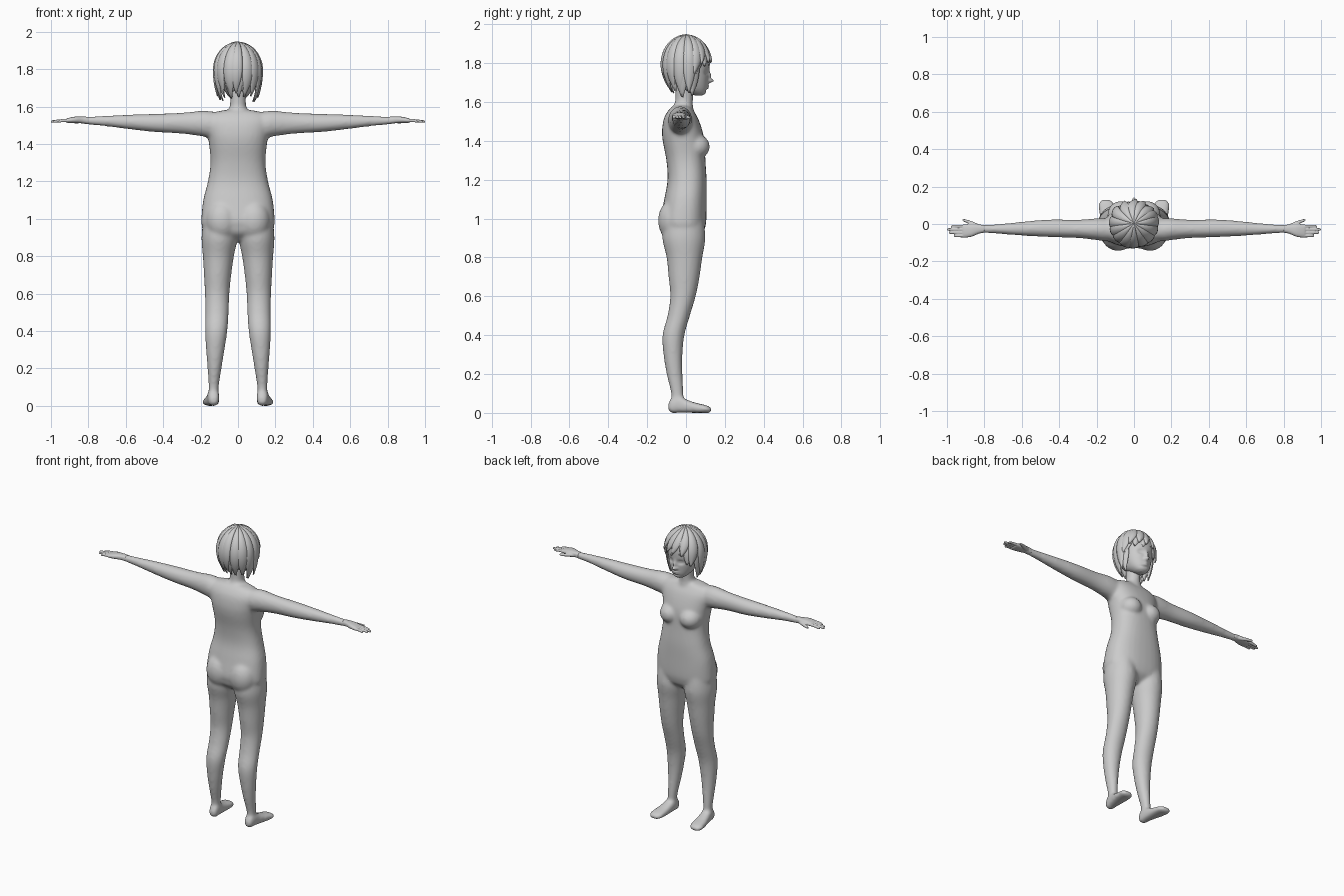
import bpy, bmesh, math, random
from mathutils import Vector

random.seed(4)
ORDER = {'x': (0, 1, 2), 'y': (1, 0, 2), 'z': (2, 0, 1)}


def spline(p, i, t):
    """Catmull-Rom between stations i and i+1."""
    a, b, c, d = p[max(i - 1, 0)], p[i], p[i + 1], p[min(i + 2, len(p) - 1)]
    return [0.5 * (2 * b[k] + (c[k] - a[k]) * t + (2 * a[k] - 5 * b[k] + 4 * c[k] - d[k]) * t * t
                   + (3 * b[k] - a[k] - 3 * c[k] + d[k]) * t ** 3) for k in range(len(b))]


def loft(bm, axis, stations, side=1, steps=5, seg=32, power=2.0):
    """Closed tube; station = (position, min1, max1, min2, max2)."""
    o = ORDER[axis]
    rows = [spline(stations, i, s / steps) for i in range(len(stations) - 1) for s in range(steps)]
    rows.append(stations[-1])
    rings = []
    for p, a0, a1, b0, b1 in rows:
        ring = []
        for k in range(seg):
            ang = 2 * math.pi * k / seg
            c, s = math.cos(ang), math.sin(ang)
            co = [0, 0, 0]
            co[o[0]] = p
            co[o[1]] = (a0 + a1) / 2 + (a1 - a0) / 2 * math.copysign(abs(c) ** (2 / power), c)
            co[o[2]] = (b0 + b1) / 2 + (b1 - b0) / 2 * math.copysign(abs(s) ** (2 / power), s)
            co[0] *= side
            ring.append(bm.verts.new(co))
        rings.append(ring)
    for r, q in zip(rings, rings[1:]):
        for k in range(seg):
            bm.faces.new((r[k], r[(k + 1) % seg], q[(k + 1) % seg], q[k]))
    bm.faces.new(rings[0])
    bm.faces.new(rings[-1])


def blob(bm, loc, size):
    """Ellipsoid."""
    new = bmesh.ops.create_uvsphere(bm, u_segments=24, v_segments=16, radius=1)['verts']
    for v in new:
        v.co = Vector([l + s * c for l, s, c in zip(loc, size, v.co)])


def finish(bm, name, voxel=0, smooth=0):
    bmesh.ops.recalc_face_normals(bm, faces=bm.faces[:])
    me = bpy.data.meshes.new(name)
    bm.to_mesh(me)
    bm.free()
    me.polygons.foreach_set('use_smooth', [True] * len(me.polygons))
    ob = bpy.data.objects.new(name, me)
    bpy.context.collection.objects.link(ob)
    if voxel:
        m = ob.modifiers.new('blend', 'REMESH')
        m.mode, m.voxel_size, m.use_smooth_shade = 'VOXEL', voxel, True
        m = ob.modifiers.new('soften', 'SMOOTH')
        m.factor, m.iterations = 0.5, smooth
    return ob


# Body: torso, neck, bust, buttocks, arms, legs and feet blended together
bm = bmesh.new()
torso = [(.88, .08, -.06, .04), (.92, .165, -.11, .085), (.96, .193, -.125, .10), (1.0, .196, -.13, .105),
         (1.1, .186, -.112, .106), (1.2, .161, -.095, .106), (1.3, .147, -.101, .10), (1.4, .155, -.12, .095),
         (1.46, .165, -.123, .082), (1.52, .175, -.112, .06), (1.56, .15, -.088, .035), (1.58, .08, -.065, .02)]
loft(bm, 'z', [(z, -w, w, b, f) for z, w, b, f in torso], power=2.4)
loft(bm, 'z', [(1.53, -.08, .08, -.09, .045), (1.58, -.055, .055, -.066, .036), (1.61, -.043, .043, -.055, .036),
               (1.70, -.045, .045, -.055, .04)])
leg = [(1.0, .02, .185, -.11, .09), (.9, .004, .195, -.122, .1), (.8, .022, .188, -.1, .084),
       (.7, .036, .182, -.09, .07), (.6, .046, .177, -.081, .05), (.5, .05, .175, -.095, .02),
       (.4, .057, .176, -.121, -.008), (.3, .072, .171, -.116, -.018), (.2, .088, .163, -.1, -.018),
       (.1, .103, .157, -.077, -.013), (.04, .103, .157, -.078, -.013)]
foot = [(-.092, .115, .145, .015, .045), (-.075, .102, .158, 0, .075), (-.04, .1, .164, 0, .09),
        (0, .1, .172, 0, .07), (.05, .1, .184, 0, .052), (.09, .102, .19, 0, .043),
        (.118, .112, .186, 0, .034), (.133, .135, .168, .008, .022)]
arm = [(.06, -.085, .025, 1.45, 1.565), (.15, -.092, .03, 1.435, 1.575), (.2, -.086, .03, 1.442, 1.577),
       (.3, -.075, .023, 1.455, 1.567), (.45, -.07, .024, 1.464, 1.561), (.6, -.062, .012, 1.481, 1.556),
       (.72, -.053, 0, 1.496, 1.55), (.81, -.047, -.004, 1.504, 1.546), (.84, -.047, -.004, 1.507, 1.546)]
for s in (-1, 1):
    loft(bm, 'z', leg, s)
    loft(bm, 'y', foot, s, power=2.6)
    loft(bm, 'x', arm, s)
    blob(bm, (.072 * s, .05, 1.37), (.07, .073, .065))
    blob(bm, (.085 * s, -.062, .99), (.088, .082, .11))
finish(bm, 'body', .009, 10)

# Hands: palm, four fingers and a thumb
fingers = [(-.012, .978), (-.029, 1.0), (-.046, .99), (-.063, .965)]
for s, label in ((-1, 'left'), (1, 'right')):
    bm = bmesh.new()
    loft(bm, 'x', [(.80, -.046, -.005, 1.506, 1.545), (.83, -.052, -.003, 1.51, 1.546),
                   (.87, -.068, -.001, 1.512, 1.546), (.91, -.073, -.003, 1.513, 1.538),
                   (.918, -.068, -.007, 1.517, 1.532)], s, power=2.5)
    for y, tip in fingers:
        loft(bm, 'x', [(.89, y - .009, y + .009, 1.517, 1.536), (.94, y - .008, y + .008, 1.516, 1.533),
                       (tip - .008, y - .007, y + .007, 1.513, 1.527),
                       (tip, y - .003, y + .003, 1.516, 1.522)], s, seg=16)
    loft(bm, 'x', [(.82, -.03, -.006, 1.512, 1.536), (.86, -.016, .012, 1.51, 1.534),
                   (.89, .004, .022, 1.511, 1.528), (.91, .012, .027, 1.512, 1.525),
                   (.917, .018, .024, 1.516, 1.522)], s, seg=16)
    finish(bm, label + '_hand', .0035, 2)

# Head: lofted skull with sculpted face
bm = bmesh.new()
skull = [(1.634, .02, .045, .085), (1.645, .04, .015, .1), (1.67, .063, -.035, .109), (1.71, .082, -.075, .114),
         (1.76, .093, -.098, .118), (1.82, .1, -.107, .121), (1.87, .094, -.098, .111), (1.91, .07, -.07, .08),
         (1.93, .035, -.035, .04), (1.934, .012, -.01, .014)]
loft(bm, 'z', [(z, -w, w, b, f) for z, w, b, f in skull], steps=9, seg=96, power=2.15)
#        x, z, x radius, z radius, push
face = [(0, 1.708, .014, .010, .024), (0, 1.732, .010, .024, .014), (.036, 1.752, .018, .013, -.013),
        (-.036, 1.752, .018, .013, -.013), (.036, 1.752, .012, .006, .006), (-.036, 1.752, .012, .006, .006),
        (0, 1.682, .018, .005, .007), (0, 1.671, .016, .005, .006), (0, 1.659, .025, .005, -.004)]
for v in bm.verts:
    if v.co.y > .03:
        v.co.y += sum(a * math.exp(-((v.co.x - x) / rx) ** 2 - ((v.co.z - z) / rz) ** 2)
                      for x, z, rx, rz, a in face)
for s in (-1, 1):
    blob(bm, (.096 * s, .002, 1.75), (.012, .02, .034))
finish(bm, 'head')


# Hair: overlapping locks fanning out from the crown
def lock(bm, azimuth, half, end, scale, sweep):
    rows, cols, grid = 16, 8, []
    for i in range(rows + 1):
        t = i / rows
        limit = math.acos(max(-1, min(1, (end - 1.795) / .15))) if end > 1.795 else math.pi / 2
        drop = max(0, 1.795 - end)
        path = t * (limit * .135 + drop)
        th = min(path / .135, limit)
        z, r = 1.795 + .15 * math.cos(th), math.sin(th)
        low = max(0, path - limit * .135)
        z -= low
        back = max(0, -math.cos(azimuth))
        r *= 1 - (.2 + .26 * back) * (low / .15) ** 2
        w = half * (1 if t < .6 else max(.04, 1 - ((t - .6) / .4) ** 2))
        row = []
        for j in range(cols + 1):
            u = 2 * j / cols - 1
            a = azimuth + u * w + sweep * t * t
            k = r * scale * (1.0 - .055 * u * u)
            row.append(bm.verts.new((.133 * k * math.sin(a), .003 + .131 * k * math.cos(a),
                                     z - (1 - scale) * .12 - .004 * u * u)))
        grid.append(row)
    for p, q in zip(grid, grid[1:]):
        for j in range(cols):
            bm.faces.new((p[j], p[j + 1], q[j + 1], q[j]))


def hair_end(a):
    a = abs((a + math.pi) % (2 * math.pi) - math.pi)
    if a < .75:
        return 1.805
    if a < 1.1:
        return 1.74
    return 1.64 if a < 2.1 else 1.655


bm = bmesh.new()
for layer, (count, half, scale) in enumerate(((14, .33, .93), (15, .25, 1.0))):
    for i in range(count):
        az = 2 * math.pi * (i + .5 * layer) / count
        front = math.cos(az) > .5
        lock(bm, az + random.uniform(-.05, .05), half, hair_end(az) + random.uniform(-.01, .02),
             scale + random.uniform(-.02, .01), .25 if front else random.uniform(-.08, .08))
hair = finish(bm, 'hair')
mod = hair.modifiers.new('thickness', 'SOLIDIFY')
mod.thickness, mod.offset = .006, 0
